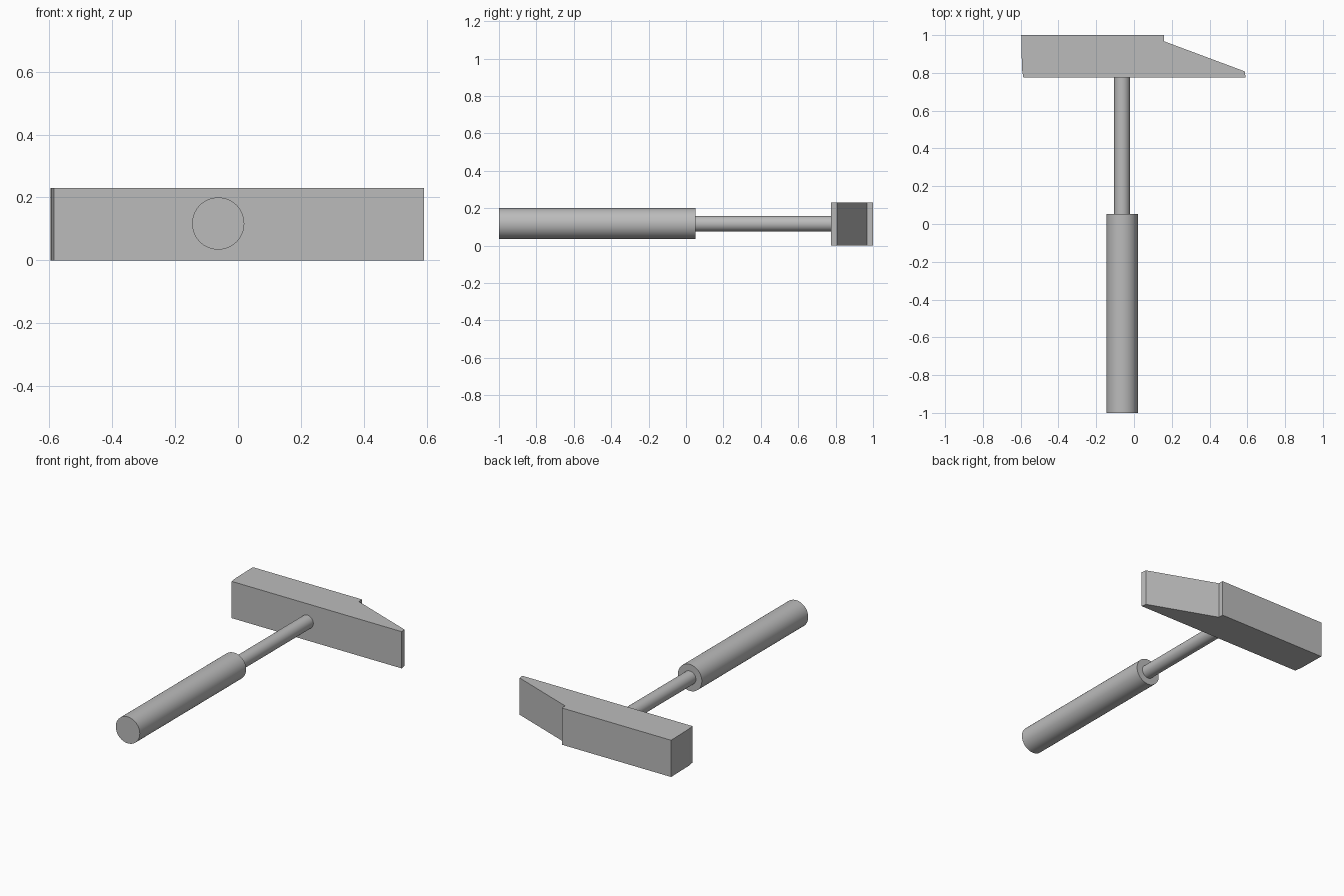
import bpy
import bmesh
import math

cube = bpy.data.objects.get("Cube")
if cube:
    bpy.data.objects.remove(cube, do_unlink=True)

# One plain grey for the whole tool
grey = bpy.data.materials.new("plain_grey")
grey.use_nodes = True
colour = (0.5, 0.5, 0.5, 1)
grey.diffuse_color = colour
grey.node_tree.nodes["Principled BSDF"].inputs["Base Color"].default_value = colour

AXIS_X, AXIS_Z = -0.063, 0.117
HEAD_HEIGHT = 0.23


def rod(name, radius, y_start, y_end):
    """Smooth closed cylinder along y on the handle axis."""
    bpy.ops.mesh.primitive_cylinder_add(
        vertices=64, radius=radius, depth=y_end - y_start,
        location=(AXIS_X, (y_start + y_end) / 2, AXIS_Z),
        rotation=(math.pi / 2, 0, 0))
    obj = bpy.context.object
    obj.name = name
    obj.data.materials.append(grey)
    bpy.ops.object.shade_smooth_by_angle(angle=math.radians(30))
    return obj


def extruded(name, outline, height):
    """Flat-sided solid raised from an outline on the ground."""
    bm = bmesh.new()
    face = bm.faces.new([bm.verts.new((x, y, 0)) for x, y in outline])
    raised = bmesh.ops.extrude_face_region(bm, geom=[face])["geom"]
    tops = [v for v in raised if isinstance(v, bmesh.types.BMVert)]
    bmesh.ops.translate(bm, verts=tops, vec=(0, 0, height))
    bmesh.ops.recalc_face_normals(bm, faces=bm.faces)
    mesh = bpy.data.meshes.new(name)
    bm.to_mesh(mesh)
    bm.free()
    mesh.materials.append(grey)
    obj = bpy.data.objects.new(name, mesh)
    bpy.context.collection.objects.link(obj)
    return obj


# Handle: thick grip and thin shaft
rod("grip", 0.083, -1.0, 0.052)
rod("shaft", 0.042, 0.04, 0.79)

# Head: square striking end, small step, then a wedge tapering to a blunt tip
extruded("hammer_head", [
    (-0.586, 0.775), (0.591, 0.775), (0.586, 0.808),
    (0.16, 0.967), (0.16, 1.0), (-0.597, 1.0), (-0.593, 0.82),
], HEAD_HEIGHT)
